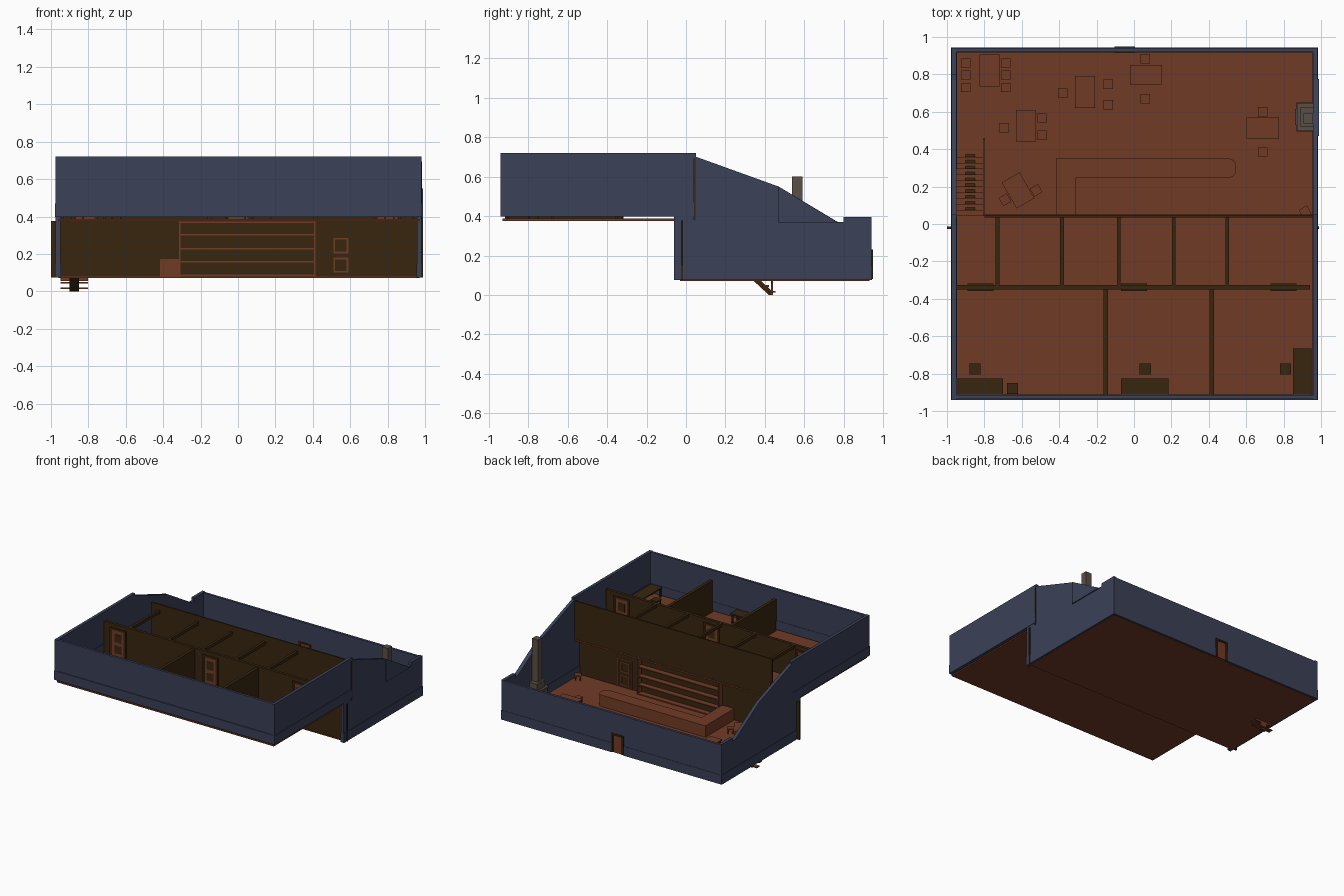
import bpy, bmesh, math
from mathutils import Matrix, Vector

def material(name, c):
    m = bpy.data.materials.new(name)
    m.diffuse_color = (*c, 1)
    return m

SLATE = material("slate wall", (0.043, 0.053, 0.095))
WOOD = material("warm wood", (0.165, 0.044, 0.019))
DARK = material("dark wood", (0.040, 0.019, 0.005))
STONE = material("stove stone", (0.10, 0.078, 0.062))
SOOT = material("soot", (0.02, 0.021, 0.025))

def finish(name, bm, mat):
    bmesh.ops.recalc_face_normals(bm, faces=bm.faces)
    me = bpy.data.meshes.new(name)
    bm.to_mesh(me)
    bm.free()
    me.materials.append(mat)
    ob = bpy.data.objects.new(name, me)
    bpy.context.collection.objects.link(ob)
    return ob

def add_box(bm, x0, x1, y0, y1, z0, z1):
    m = Matrix.Translation(((x0 + x1) / 2, (y0 + y1) / 2, (z0 + z1) / 2)) @ \
        Matrix.Diagonal((x1 - x0, y1 - y0, z1 - z0, 1))
    bmesh.ops.create_cube(bm, size=1, matrix=m)

def boxes(name, mat, *bs):
    bm = bmesh.new()
    for b in bs:
        add_box(bm, *b)
    return finish(name, bm, mat)

def prism(name, mat, pts, vec):
    """Extrude a flat outline of 3D points along vec."""
    bm = bmesh.new()
    f = bm.faces.new([bm.verts.new(p) for p in pts])
    r = bmesh.ops.extrude_face_region(bm, geom=[f])
    bmesh.ops.translate(bm, vec=Vector(vec),
                        verts=[v for v in r["geom"] if isinstance(v, bmesh.types.BMVert)])
    return finish(name, bm, mat)

def side_prism(name, mat, yz, x0, x1):
    return prism(name, mat, [(x0, y, z) for y, z in yz], (x1 - x0, 0, 0))

F1, F2 = 0.08, 0.387      # floor levels

# floors
boxes("lower_floor", WOOD, (-0.96, 0.97, -0.03, 0.93, 0.072, F1))
boxes("upper_floor", WOOD, (-0.96, 0.97, -0.93, 0.045, 0.376, F2))

# outer walls with stepped skirting
boxes("front_wall", SLATE, (-0.97, 0.98, -0.935, -0.915, 0.397, 0.72),
      (-0.975, 0.985, -0.942, -0.912, 0.397, 0.47))
boxes("back_wall", SLATE, (-0.97, -0.1, 0.92, 0.94, 0.075, 0.39),
      (0.0, 0.98, 0.92, 0.94, 0.075, 0.39), (-0.1, 0.0, 0.92, 0.94, 0.225, 0.39),
      (-0.975, -0.1, 0.917, 0.943, 0.075, 0.15), (0.0, 0.985, 0.917, 0.943, 0.075, 0.15))
upper = [(-0.94, 0.397), (-0.94, 0.72), (0.05, 0.72), (0.05, 0.397)]
lower = [(-0.06, 0.075), (-0.06, 0.397), (0.04, 0.397), (0.04, 0.705), (0.47, 0.55),
         (0.77, 0.37), (0.80, 0.37), (0.80, 0.395), (0.94, 0.395), (0.94, 0.075)]
for side, a, b in (("left", -0.975, -0.95), ("right", 0.957, 0.982)):
    side_prism(side + "_upper_wall", SLATE, upper, a, b)
    side_prism(side + "_lower_wall", SLATE, lower, a, b)
    boxes(side + "_skirting", SLATE, (a - 0.003, b + 0.003, -0.94, 0.04, 0.397, 0.47),
          (a - 0.003, b + 0.003, -0.06, 0.943, 0.075, 0.15))
side_prism("gable_panel", SLATE, [(0.47, 0.365), (0.47, 0.55), (0.775, 0.365)], 0.98, 0.99)

# entrance door
boxes("entrance_frame", DARK, (-0.105, -0.09, 0.915, 0.948, F1, 0.23),
      (-0.01, 0.005, 0.915, 0.948, F1, 0.23), (-0.105, 0.005, 0.915, 0.948, 0.218, 0.23))
boxes("entrance_door", WOOD, (-0.09, -0.01, 0.924, 0.938, F1, 0.218))

# inner dark walls
boxes("bar_back_wall", DARK, (-1.0, 0.99, -0.026, -0.014, 0.075, 0.377))
boxes("landing_wall", DARK, (-0.8, 0.985, 0.036, 0.048, 0.38, 0.695))
boxes("landing_sill", WOOD, (-0.8, 0.957, 0.03, 0.052, 0.377, 0.388))
boxes("corridor_wall", DARK, (-0.95, 0.94, -0.349, -0.326, F2, 0.65))
for x in (-0.152, 0.415):
    boxes("room_partition", DARK, (x - 0.012, x + 0.012, -0.918, -0.345, F2, 0.64))
for x in (-0.73, -0.385, -0.082, 0.212, 0.498):
    boxes("corridor_beam", DARK, (x - 0.01, x + 0.01, -0.33, 0.038, 0.625, 0.65))

# room doors on both faces of the corridor wall
for x in (-0.82, 0.0, 0.80):
    boxes("room_door_frame", DARK, (x - 0.07, x - 0.052, -0.359, -0.317, F2, 0.62),
          (x + 0.052, x + 0.07, -0.359, -0.317, F2, 0.62),
          (x - 0.07, x + 0.07, -0.359, -0.317, 0.605, 0.62))
    boxes("room_door", WOOD, (x - 0.052, x + 0.052, -0.353, -0.322, F2, 0.605))
    boxes("room_door_panels", DARK, (x - 0.03, x + 0.03, -0.355, -0.32, 0.42, 0.48),
          (x - 0.03, x + 0.03, -0.355, -0.32, 0.51, 0.575))

# bar shelves set through the wall
boxes("bar_shelves", WOOD, (-0.315, -0.307, -0.029, 0.03, F1, 0.375),
      (0.407, 0.415, -0.029, 0.03, F1, 0.375),
      *[(-0.31, 0.41, -0.029, 0.03, z - 0.004, z + 0.004) for z in (0.086, 0.158, 0.228, 0.302, 0.37)])

# cellar door: two square mouldings
for z0, z1 in ((0.10, 0.18), (0.203, 0.285)):
    w = 0.009
    boxes("cellar_door_moulding", WOOD, (0.51, 0.51 + w, -0.029, -0.009, z0, z1),
          (0.59 - w, 0.59, -0.029, -0.009, z0, z1),
          (0.51, 0.59, -0.029, -0.009, z0, z0 + w), (0.51, 0.59, -0.029, -0.009, z1 - w, z1))
boxes("cellar_door_frame", WOOD, (0.485, 0.492, -0.016, -0.009, F1, 0.31),
      (0.608, 0.615, -0.016, -0.009, F1, 0.31), (0.485, 0.615, -0.016, -0.009, 0.303, 0.31))

# L-shaped bar counter with rounded end
def rounded(cx, cy, r, a0):
    return [(cx + r * math.cos(math.radians(a0 + i * 15)),
             cy + r * math.sin(math.radians(a0 + i * 15)), F1) for i in range(7)]
outline = [(-0.418, -0.029, F1), (-0.312, -0.029, F1), (-0.312, 0.247, F1)]
outline += rounded(0.505, 0.287, 0.04, -90) + rounded(0.505, 0.31, 0.04, 0) + [(-0.418, 0.35, F1)]
prism("bar_counter", WOOD, outline, (0, 0, 0.092))

# staircase
treads = []
for i in range(13):
    y, z = 0.445 - i * 0.0315, 0.016 + i * 0.0295
    treads.append((-0.948, -0.802, y - 0.028, y + 0.008, z - 0.004, z + 0.004))
boxes("stair_treads", WOOD, *treads)
boxes("stair_foot", WOOD, (-0.948, -0.802, 0.434, 0.442, 0.055, 0.07),
      (-0.9, -0.85, 0.432, 0.442, 0.0, 0.07))
side_prism("stair_stringer", DARK, [(0.42, 0), (0.44, 0), (0.44, 0.016), (0.06, 0.372), (0.02, 0.372)], -0.9, -0.85)
side_prism("stair_rail", WOOD, [(0.455, 0.15), (0.455, 0.162), (0.05, 0.54), (0.05, 0.528)], -0.806, -0.798)
boxes("stair_post", WOOD, (-0.807, -0.797, 0.447, 0.458, F1, 0.165))

# tables and stools
def furniture(name, mat, cx, cy, w, d, h, floor, rot=0):
    bm = bmesh.new()
    add_box(bm, -w / 2, w / 2, -d / 2, d / 2, h - 0.01, h)
    t = 0.012 if w > 0.07 else 0.008
    for sx in (-1, 1):
        for sy in (-1, 1):
            px, py = sx * (w / 2 - t), sy * (d / 2 - t)
            add_box(bm, px - t / 2, px + t / 2, py - t / 2, py + t / 2, 0, h - 0.01)
    bm.transform(Matrix.Translation((cx, cy, floor)) @ Matrix.Rotation(math.radians(rot), 4, 'Z'))
    finish(name, bm, mat)

for cx, cy, w, d, r in ((-0.772, 0.82, 0.106, 0.17, 0), (-0.262, 0.705, 0.106, 0.17, 0),
                        (0.064, 0.798, 0.17, 0.106, 0), (-0.577, 0.525, 0.106, 0.17, 0),
                        (0.688, 0.513, 0.172, 0.112, 0), (-0.62, 0.18, 0.11, 0.16, 30)):
    furniture("table", WOOD, cx, cy, w, d, 0.075, F1, r)
stools = [(x, y, 0) for x in (-0.9, -0.685) for y in (0.86, 0.797, 0.73)]
stools += [(-0.38, 0.7, 0), (-0.138, 0.747, 0), (-0.138, 0.638, 0), (0.06, 0.883, 0), (0.06, 0.67, 0),
           (-0.695, 0.515, 0), (-0.492, 0.567, 0), (-0.492, 0.475, 0), (0.688, 0.6, 0),
           (0.688, 0.385, 0), (-0.69, 0.13, 30), (-0.523, 0.18, 30), (0.915, 0.065, 30)]
for x, y, r in stools:
    furniture("stool", WOOD, x, y, 0.05, 0.05, 0.042, F1, r)

# bedroom desks and stools
for cx, cy, w, d in ((-0.825, -0.87, 0.25, 0.09), (0.057, -0.87, 0.255, 0.09), (0.9, -0.79, 0.1, 0.25)):
    furniture("desk", DARK, cx, cy, w, d, 0.08, F2)
for cx, cy in ((-0.85, -0.775), (-0.65, -0.88), (0.06, -0.775), (0.81, -0.775)):
    furniture("bedroom_stool", DARK, cx, cy, 0.06, 0.06, 0.045, F2)

# stove with stepped hood and chimney
boxes("stove_body", STONE, (0.87, 0.97, 0.495, 0.65, F1, 0.1),
      (0.88, 0.97, 0.505, 0.64, 0.1, 0.19), (0.872, 0.97, 0.497, 0.648, 0.19, 0.205),
      (0.89, 0.965, 0.52, 0.625, 0.205, 0.26), (0.905, 0.957, 0.538, 0.59, 0.26, 0.6))
arch = [(0.878, 0.5725 + 0.042 * math.cos(math.pi * i / 10), 0.135 + 0.042 * math.sin(math.pi * i / 10))
        for i in range(11)]
prism("stove_mouth", SOOT, arch + [(0.878, 0.5305, 0.1), (0.878, 0.6145, 0.1)], (0.005, 0, 0))
boxes("hearth_edge", SLATE, (0.86, 0.87, 0.53, 0.615, F1, 0.095))
